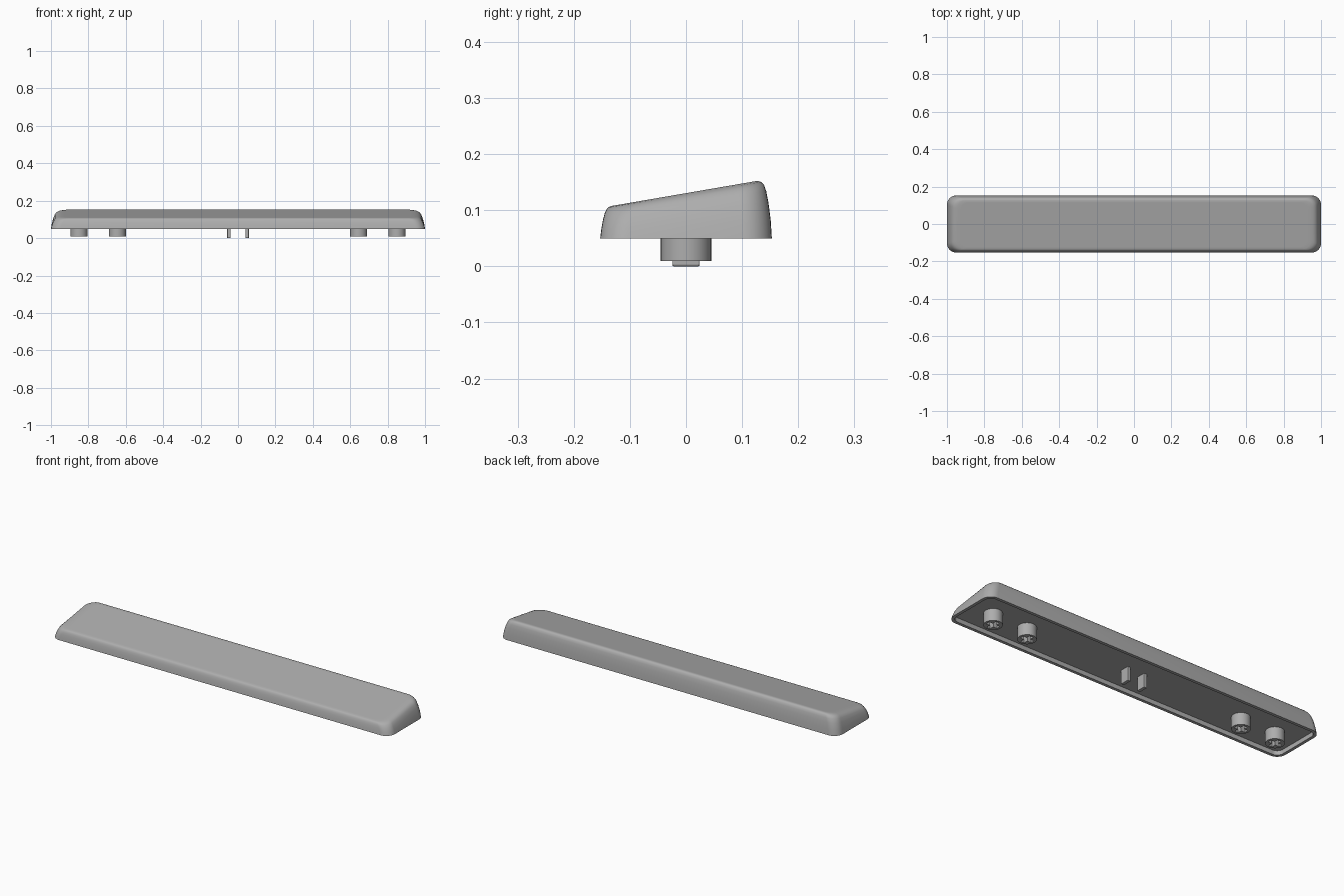
import bpy, bmesh
from math import cos, sin, pi, radians

cube = bpy.data.objects.get("Cube")
if cube:
    bpy.data.objects.remove(cube)

grey = bpy.data.materials.new("mid_grey_plastic")
grey.use_nodes = True
colour = (0.42, 0.42, 0.42, 1)
grey.diffuse_color = colour
for node in grey.node_tree.nodes:
    if node.type == 'BSDF_PRINCIPLED':
        node.inputs["Base Color"].default_value = colour

BASE, CEILING, WALL = 0.05, 0.073, 0.016


def make_object(name, bm):
    mesh = bpy.data.meshes.new(name)
    bmesh.ops.recalc_face_normals(bm, faces=bm.faces[:])
    bm.to_mesh(mesh)
    bm.free()
    mesh.materials.append(grey)
    obj = bpy.data.objects.new(name, mesh)
    bpy.context.collection.objects.link(obj)
    return obj


def activate(obj):
    bpy.ops.object.select_all(action='DESELECT')
    obj.select_set(True)
    bpy.context.view_layer.objects.active = obj


def smooth(obj, angle=40):
    activate(obj)
    bpy.ops.object.shade_smooth_by_angle(angle=radians(angle))


def outline(hx, front, back, r, n=8):
    """Rounded rectangle as a list of x, y points."""
    corners = ((hx - r, back - r), (r - hx, back - r),
               (r - hx, front + r), (hx - r, front + r))
    return [(cx + r * cos((q + k / n) * pi / 2), cy + r * sin((q + k / n) * pi / 2))
            for q, (cx, cy) in enumerate(corners) for k in range(n + 1)]


def box(name, size, centre):
    bm = bmesh.new()
    bmesh.ops.create_cube(bm, size=1)
    for v in bm.verts:
        v.co = [v.co[i] * size[i] + centre[i] for i in range(3)]
    return make_object(name, bm)


def top_height(y):
    return 0.1305 + 0.172 * y


# Hollow key shell: half width, front, back, corner radius, share of full height
sections = [
    (1.000, -0.153, 0.153, 0.050, 0.00),
    (0.995, -0.151, 0.151, 0.050, 0.30),
    (0.987, -0.148, 0.147, 0.050, 0.60),
    (0.979, -0.145, 0.143, 0.050, 0.80),
    (0.971, -0.142, 0.139, 0.049, 0.91),
    (0.960, -0.139, 0.134, 0.047, 0.97),
    (0.945, -0.134, 0.127, 0.044, 1.00),
    (0.925, -0.122, 0.115, 0.040, 1.00),
]
bm = bmesh.new()
rings = []
for hx, front, back, r, share in sections:
    rings.append([bm.verts.new((x, y, BASE + share * (top_height(y) - BASE)))
                  for x, y in outline(hx, front, back, r)])
# The inner wall goes from the rim up to the flat ceiling
for z in (BASE, CEILING):
    inner = outline(1 - WALL, -0.153 + WALL, 0.153 - WALL, 0.05 - WALL)
    rings.insert(0, [bm.verts.new((x, y, z)) for x, y in inner])
for a, b in zip(rings, rings[1:]):
    for i in range(len(a)):
        j = (i + 1) % len(a)
        bm.faces.new((a[i], a[j], b[j], b[i]))
bm.faces.new(rings[0])
bm.faces.new(rings[-1])
smooth(make_object("key_shell", bm))

# Round stem with a cross-shaped socket
bm = bmesh.new()
bmesh.ops.create_cone(bm, cap_ends=True, segments=40, radius1=0.045,
                      radius2=0.045, depth=0.07)
bmesh.ops.translate(bm, verts=bm.verts[:], vec=(0, 0, 0.045))
stem = make_object("stem", bm)
for size in ((0.066, 0.021, 0.1), (0.021, 0.066, 0.1)):
    cutter = box("socket_cutter", size, (0, 0, 0.01))
    cutter.hide_render = True
    cut = stem.modifiers.new("socket", 'BOOLEAN')
    cut.object = cutter
    cut.solver = 'EXACT'
    activate(stem)
    bpy.ops.object.modifier_apply(modifier=cut.name)
    bpy.data.objects.remove(cutter)
smooth(stem)

# Two stems at each end, and a pair of guide tabs at the middle
for side, label in ((1, "left"), (-1, "right")):
    for x, place in ((0.645, "inner"), (0.85, "outer")):
        copy = stem.copy()
        copy.name = f"{label}_{place}_stem"
        copy.location.x = side * x
        bpy.context.collection.objects.link(copy)
    tab = box(f"{label}_guide_tab", (0.018, 0.049, 0.078), (side * 0.049, 0, 0.039))
    bevel = tab.modifiers.new("soft_edges", 'BEVEL')
    bevel.width = 0.003
    bevel.segments = 2
bpy.data.objects.remove(stem)
